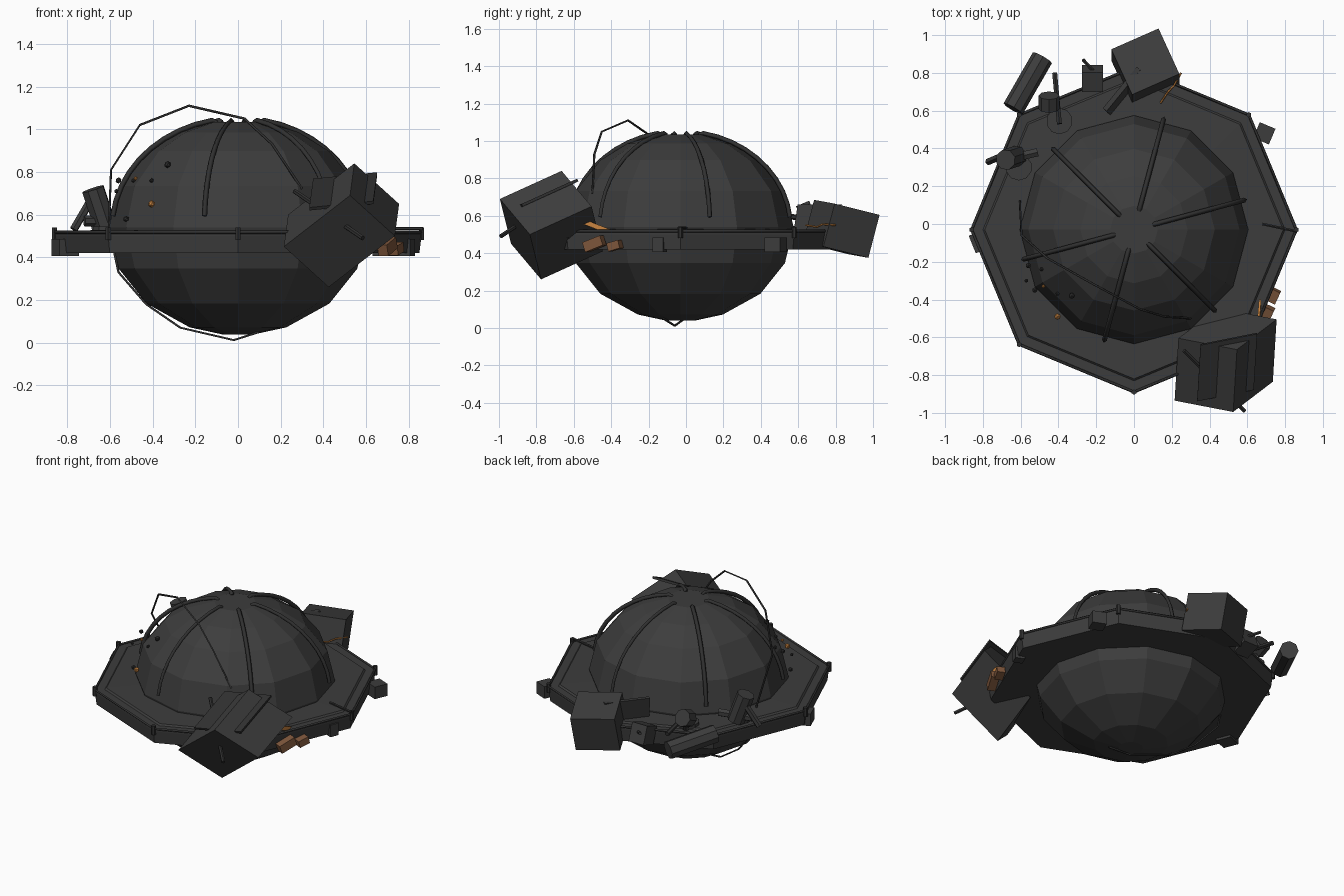
import bpy, bmesh, math
from mathutils import Vector, Matrix

if "Cube" in bpy.data.objects:
    bpy.data.objects.remove(bpy.data.objects["Cube"])

CY = -0.03   # hull axis offset in y


def material(name, col):
    m = bpy.data.materials.new(name)
    m.diffuse_color = (*col, 1)
    m.use_nodes = True
    m.node_tree.nodes["Principled BSDF"].inputs["Base Color"].default_value = m.diffuse_color
    return m


HULL = material("charcoal hull", (0.046, 0.046, 0.046))
TRIM = material("dark trim", (0.03, 0.03, 0.03))
COPPER = material("copper debris", (0.21, 0.095, 0.045))
ORANGE = material("orange sparks", (0.55, 0.22, 0.05))


def finish(name, bm, mat):
    bmesh.ops.recalc_face_normals(bm, faces=bm.faces)
    me = bpy.data.meshes.new(name)
    bm.to_mesh(me)
    bm.free()
    me.materials.append(mat)
    ob = bpy.data.objects.new(name, me)
    bpy.context.collection.objects.link(ob)
    return ob


def crate(name, centre, a, b, c, mat=HULL):
    """Box given by its centre and three edge vectors."""
    bm = bmesh.new()
    bmesh.ops.create_cube(bm, size=1)
    m = Matrix((a, b, c)).transposed().to_4x4()
    bm.transform(Matrix.Translation(centre) @ m)
    return finish(name, bm, mat)


def block(name, centre, size, turn=0, mat=HULL, tilt=0):
    m = Matrix.Rotation(math.radians(turn), 3, 'Z') @ Matrix.Rotation(math.radians(tilt), 3, 'X')
    return crate(name, centre, *[m.col[i] * size[i] for i in range(3)], mat)


def rod(name, p, q, r, sides=8, mat=HULL, r2=None):
    p, q = Vector(p), Vector(q)
    bm = bmesh.new()
    bmesh.ops.create_cone(bm, cap_ends=True, segments=sides, radius1=r,
                          radius2=r if r2 is None else r2, depth=(q - p).length)
    rot = (q - p).to_track_quat('Z', 'Y').to_matrix().to_4x4()
    bm.transform(Matrix.Translation((p + q) / 2) @ rot)
    return finish(name, bm, mat)


def wire(name, pts, r, mat=TRIM, closed=False):
    cu = bpy.data.curves.new(name, 'CURVE')
    cu.dimensions = '3D'
    cu.bevel_depth = r
    cu.bevel_resolution = 0
    cu.use_fill_caps = True
    sp = cu.splines.new('POLY')
    sp.points.add(len(pts) - 1)
    for s, p in zip(sp.points, pts):
        s.co = (*p, 1)
    sp.use_cyclic_u = closed
    cu.materials.append(mat)
    ob = bpy.data.objects.new(name, cu)
    bpy.context.collection.objects.link(ob)
    return ob


def lathe(name, profile, sides, phase=0, mat=HULL, closed=False):
    bm = bmesh.new()
    rings = []
    for r, z in profile:
        rings.append([bm.verts.new((r * math.cos(t), CY + r * math.sin(t), z))
                      for t in (phase + 2 * math.pi * i / sides for i in range(sides))])
    n = len(rings)
    for k in range(n if closed else n - 1):
        A, B = rings[k], rings[(k + 1) % n]
        for i in range(sides):
            j = (i + 1) % sides
            bm.faces.new((A[i], A[j], B[j], B[i]))
    if not closed:
        bm.faces.new(rings[0])
        bm.faces.new(rings[-1])
    return finish(name, bm, mat)


def ball(name, c, r, mat=TRIM):
    bm = bmesh.new()
    bmesh.ops.create_icosphere(bm, subdivisions=1, radius=r)
    bm.transform(Matrix.Translation(c))
    return finish(name, bm, mat)


# Faceted globe hull
globe = [(0.605 * math.cos(t), 0.54 + 0.505 * math.sin(t))
         for t in (math.radians(a) for a in (-83, -68, -45, -22.5, 0, 22.5, 45, 62, 78))]
lathe("globe_hull", globe, 12)

# Octagonal ring deck with raised lip
lathe("ring_deck", [(0.5, 0.42), (0.85, 0.42), (0.86, 0.50), (0.86, 0.515),
                    (0.80, 0.515), (0.79, 0.525), (0.5, 0.53)], 8, closed=True)
octagon = [(0.86 * math.cos(i * math.pi / 4), CY + 0.86 * math.sin(i * math.pi / 4))
           for i in range(8)]
wire("ring_rail", [(x, y, 0.518) for x, y in octagon], 0.008, closed=True)
for x, y in octagon:
    rod("rail_post", (x, y, 0.48), (x, y, 0.54), 0.014, 6, TRIM)

# Six curved ribs over the dome
for k in range(6):
    a = math.radians(15 + 60 * k)
    pts = [(0.105 * math.cos(a), CY + 0.105 * math.sin(a), 1.03)]
    for e in range(78, 1, -8):
        t = math.radians(e)
        r = 0.61 * math.cos(t)
        pts.append((r * math.cos(a), CY + r * math.sin(a), 0.54 + 0.512 * math.sin(t)))
    wire("dome_rib", pts, 0.013)

# Bent cable looping around the globe
wire("loop_cable", [(0.3, -0.5, 0.72), (0.16, -0.49, 0.93), (0.03, -0.45, 1.05), (-0.23, -0.31, 1.11),
                    (-0.46, -0.18, 1.02), (-0.595, -0.06, 0.81), (-0.605, 0.12, 0.54),
                    (-0.56, 0.12, 0.33), (-0.43, 0.06, 0.18), (-0.27, 0.02, 0.07),
                    (-0.02, -0.06, 0.012), (0.1, -0.12, 0.05)], 0.006)

# Large crate wedged in the front right of the ring
big_u, big_v, big_w = Vector((0.02, 0.33, 0.15)), Vector((0.21, 0.16, -0.19)), Vector((-0.31, 0.06, -0.24))
big_c = Vector((0.485, -0.72, 0.55))
crate("large_crate", big_c, big_u, big_v, big_w)
crate("crate_panel", big_c - big_v * 0.2 - big_w * 0.42 + Vector((-0.08, 0.02, 0.02)),
      big_u * 0.9, (0.30, 0.06, 0.03), (0, -0.006, 0.014), TRIM)
rod("crate_bar", big_c + Vector((-0.22, 0.05, 0.16)), big_c + Vector((0.1, -0.27, -0.06)), 0.012, 6, TRIM)

# Crate at the back with a leaning plate
crate("back_crate", (0.06, 0.83, 0.53), (0.25, 0.11, -0.02), (0.11, -0.24, 0.06), (0, 0.06, 0.23))
crate("leaning_plate", (-0.05, 0.70, 0.56), (0.18, 0.22, 0.0), (0.02, -0.016, 0.0), (-0.03, 0.03, 0.2))
block("back_box", (-0.22, 0.77, 0.50), (0.11, 0.11, 0.12), 0, tilt=20)
rod("back_stick", (-0.27, 0.87, 0.55), (-0.16, 0.75, 0.50), 0.01, 6, TRIM)

# Pipes, discs and a lamp on the back left corner
rod("outer_drum", (-0.64, 0.61, 0.55), (-0.485, 0.88, 0.50), 0.058, 8)
rod("leaning_drum", (-0.62, 0.36, 0.54), (-0.68, 0.34, 0.72), 0.055, 8)
rod("side_pipe", (-0.77, 0.33, 0.53), (-0.70, 0.36, 0.65), 0.02, 6)
rod("side_pipe", (-0.72, 0.33, 0.57), (-0.51, 0.38, 0.57), 0.025, 6)
for x, y in ((-0.61, 0.30), (-0.395, 0.545)):
    rod("deck_disc", (x, y, 0.52), (x, y, 0.545), 0.07, 10)
rod("lamp_head", (-0.45, 0.61, 0.60), (-0.45, 0.68, 0.63), 0.055, 8)
rod("lamp_stem", (-0.45, 0.64, 0.60), (-0.42, 0.60, 0.52), 0.02, 6)
rod("corner_stick", (-0.42, 0.80, 0.56), (-0.395, 0.53, 0.60), 0.015, 6, TRIM)

# Small fittings around the ring wall
for x, y, s, turn in ((0.69, 0.48, 0.09, 67), (-0.81, -0.09, 0.1, 22), (0.79, -0.14, 0.06, -22)):
    block("ring_fitting", (x, y, 0.445), (s, s, 0.08), turn)
rod("side_rod", (0.68, 0.0, 0.535), (0.865, -0.04, 0.535), 0.008, 6, TRIM)

# Loose debris balls floating at the dome
for x, y, z, r in ((-0.33, -0.38, 0.835, 0.017), (-0.405, -0.37, 0.76, 0.011), (-0.49, -0.24, 0.76, 0.011),
                   (-0.56, -0.22, 0.76, 0.015), (-0.57, -0.30, 0.71, 0.011), (-0.525, -0.35, 0.58, 0.015)):
    ball("debris_ball", (x, y, z), r)

# Copper blocks and orange sparks
block("copper_block", (0.74, -0.38, 0.44), (0.05, 0.07, 0.045), -25, COPPER, 15)
block("copper_block", (0.70, -0.49, 0.45), (0.05, 0.11, 0.055), -25, COPPER, 20)
crate("front_spark", (0.66, -0.50, 0.55), (0.015, 0.18, -0.07), (0.012, 0, 0), (0, 0.02, 0.02), ORANGE)
wire("back_spark", [(0.14, 0.64, 0.55), (0.18, 0.70, 0.54), (0.21, 0.73, 0.555), (0.25, 0.80, 0.55)], 0.005, ORANGE)
ball("dome_spark", (-0.405, -0.49, 0.65), 0.018, ORANGE)
ball("dome_spark", (-0.48, -0.33, 0.77), 0.01, ORANGE)
